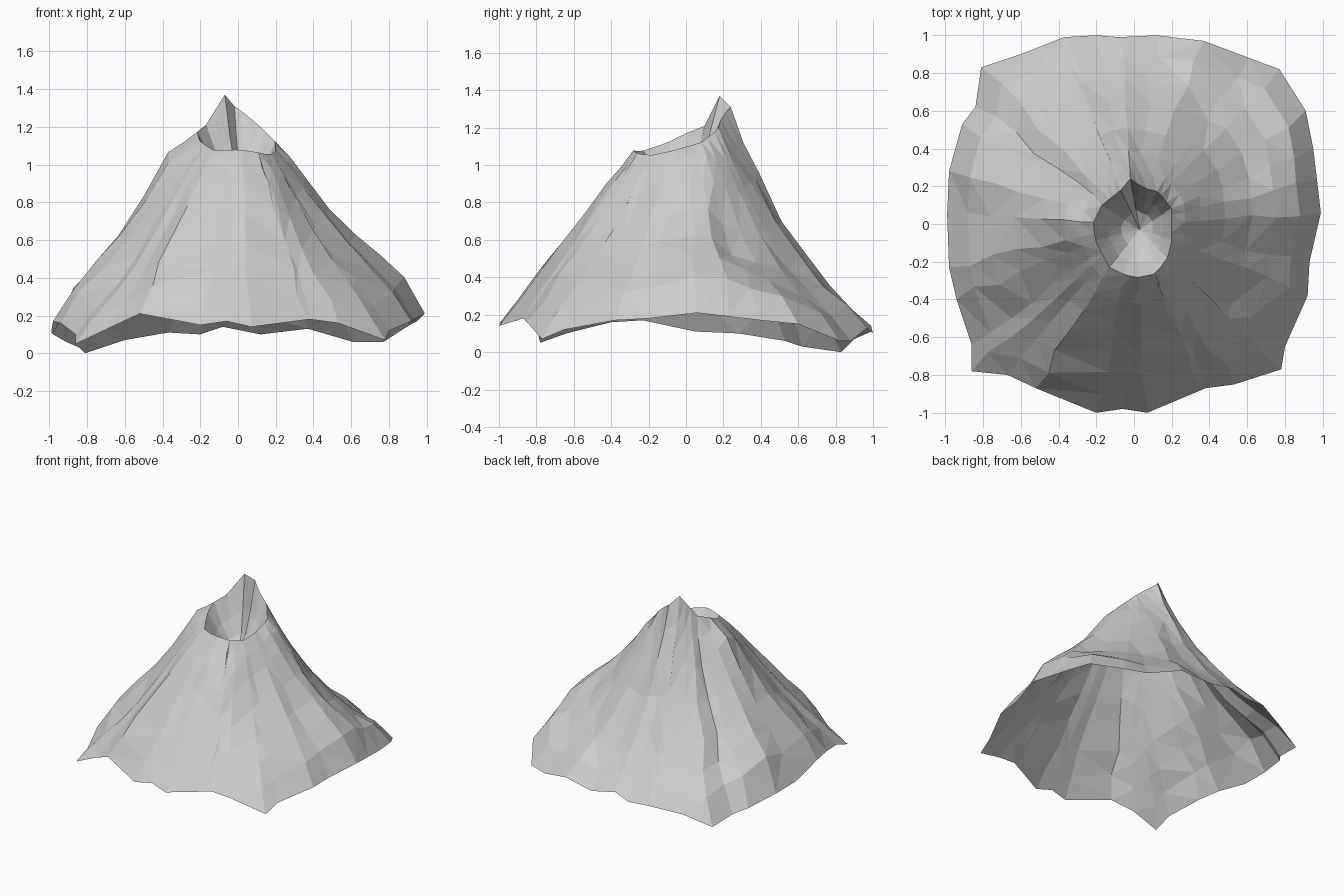
import bpy
import bmesh
import math
import random
from mathutils import Vector

random.seed(4)
old = bpy.data.objects.get("Cube")
if old:
    bpy.data.objects.remove(old, do_unlink=True)

# Ragged foot of the mountain, counter-clockwise from +x
FOOT = [(.99, .06, .21), (.95, .4, .17), (.91, .6, .15), (.77, .82, .06),
        (.61, .88, .06), (.37, .97, .13), (.12, 1, .1), (-.08, .99, .14),
        (-.2, 1, .1), (-.37, .99, .11), (-.6, .9, .07), (-.81, .83, 0),
        (-.84, .62, .03), (-.91, .53, .06), (-.98, .28, .1), (-.99, .05, .11),
        (-.98, -.23, .17), (-.94, -.4, .16), (-.86, -.64, .1),
        (-.86, -.78, .05), (-.67, -.8, .14), (-.52, -.87, .21),
        (-.2, -1, .15), (-.06, -.98, .17), (.07, -1, .14), (.38, -.87, .18),
        (.53, -.85, .16), (.78, -.77, .07), (.8, -.65, .12),
        (.92, -.38, .17), (.93, -.2, .18)]

# Crater lip, rising to a horn at the back
HORN = (-.07, .18, 1.37)
LIP = [(.2, .08, 1.12), (.13, .17, 1.19), (.05, .19, 1.26), (-.02, .24, 1.31),
       HORN, (-.17, .1, 1.21), (-.22, 0, 1.17), (-.2, -.1, 1.12),
       (-.12, -.25, 1.07), (0, -.28, 1.08), (.08, -.29, 1.07),
       (.17, -.2, 1.05), (.2, -.1, 1.07)]

# Height added to a straight slope, by compass angle, at each slope fraction
FRACTIONS = (.09, .2, .36, .54, .7, .86)
BULGE = {4: (.03, .01, -.01, 0, .04, .07),
         14: (.02, 0, -.02, 0, .04, .07),
         24: (0, -.03, -.1, -.1, -.03, .03),
         36: (-.03, -.09, -.15, -.14, -.08, 0),
         50: (-.04, -.1, -.14, -.14, -.09, -.01),
         67: (-.07, -.1, -.13, -.13, -.1, -.04),
         90: (-.08, -.12, -.19, -.17, -.13, -.07),
         120: (-.07, -.12, -.16, -.14, -.11, -.05),
         145: (-.06, -.1, -.12, -.1, -.05, .01),
         162: (.01, .02, 0, .01, .06, .1),
         177: (.05, .1, .05, .02, .03, .04),
         193: (.04, .06, .02, 0, .02, .04),
         202: (.03, .03, 0, -.02, .01, .03),
         210: (.02, .01, -.02, -.05, -.05, -.02),
         226: (.01, 0, -.03, -.05, -.05, -.02),
         239: (.01, .02, .02, .02, .02, .02),
         270: (0, 0, 0, 0, 0, 0),
         292: (0, .02, .02, .01, 0, 0),
         315: (0, -.03, -.05, -.04, -.01, 0),
         340: (0, -.01, -.02, -.02, 0, .02)}


def heading(p):
    return math.atan2(p[1], p[0]) % math.tau


def sample(keys, angle):
    """Blend a closed list of (angle, values) pairs at one angle."""
    keys = sorted(keys)
    for i, (a, first) in enumerate(keys):
        b, second = keys[(i + 1) % len(keys)]
        span = (b - a) % math.tau
        step = (angle - a) % math.tau
        if step <= span:
            return Vector(first).lerp(Vector(second), step / span)


lip_keys = [(heading(p), p) for p in LIP]
foot_keys = [(heading(p), p) for p in FOOT]
bulge_keys = [(math.radians(a), v) for a, v in BULGE.items()]
floor = Vector((.03, -.03, .89))


def slope_column(angle):
    """Points down the mountain side, from the lip to the foot."""
    top, foot = sample(lip_keys, angle), sample(foot_keys, angle)
    bulge = sample(bulge_keys, angle)
    side = Vector((-math.sin(angle), math.cos(angle), 0))
    column = [top]
    for f, lift in zip(FRACTIONS, bulge):
        p = top.lerp(foot, f)
        p.z += lift + random.uniform(-.008, .008)
        p += side * random.uniform(-.03, .03) * f
        column.append(p)
    return column + [foot]


def crater_column(angle):
    """Points up the inside of the crater, from the floor to below the lip."""
    top = sample(lip_keys, angle)
    column = []
    for f, drop in ((.6, .85), (.3, .5)):
        p = top.lerp(floor, f)
        p.z = top.z + (floor.z - top.z) * drop
        column.append(p)
    return column


# One column at each foot point, and extra ones through the horn and the gullies
extra = [math.radians(a) for a in (13, 292, 315)]
angles = sorted([heading(p) for p in FOOT] + [heading(HORN)] + extra)
bm = bmesh.new()
grid = []
for a in angles:
    points = crater_column(a) + slope_column(a)
    grid.append([bm.verts.new(p) for p in points])

# Skin the columns with triangles, folding each quad along its shorter diagonal
for i, here in enumerate(grid):
    there = grid[(i + 1) % len(grid)]
    for j in range(len(here) - 1):
        a, b, c, d = here[j], here[j + 1], there[j + 1], there[j]
        if (a.co - c.co).length < (b.co - d.co).length:
            faces = ((a, b, c), (a, c, d))
        else:
            faces = ((a, b, d), (b, c, d))
        for f in faces:
            bm.faces.new(f)

# Crater floor
centre = bm.verts.new(floor)
for i, here in enumerate(grid):
    bm.faces.new((centre, here[0], grid[(i + 1) % len(grid)][0]))

mesh = bpy.data.meshes.new("volcano_mountain")
bm.to_mesh(mesh)
bm.free()
mountain = bpy.data.objects.new("volcano_mountain", mesh)
bpy.context.scene.collection.objects.link(mountain)

# Plain pale rock
GREY = (.6, .6, .6, 1)
rock = bpy.data.materials.new("pale_grey_rock")
rock.use_nodes = True
rock.diffuse_color = GREY
rock.node_tree.nodes["Principled BSDF"].inputs["Base Color"].default_value = GREY
mesh.materials.append(rock)
